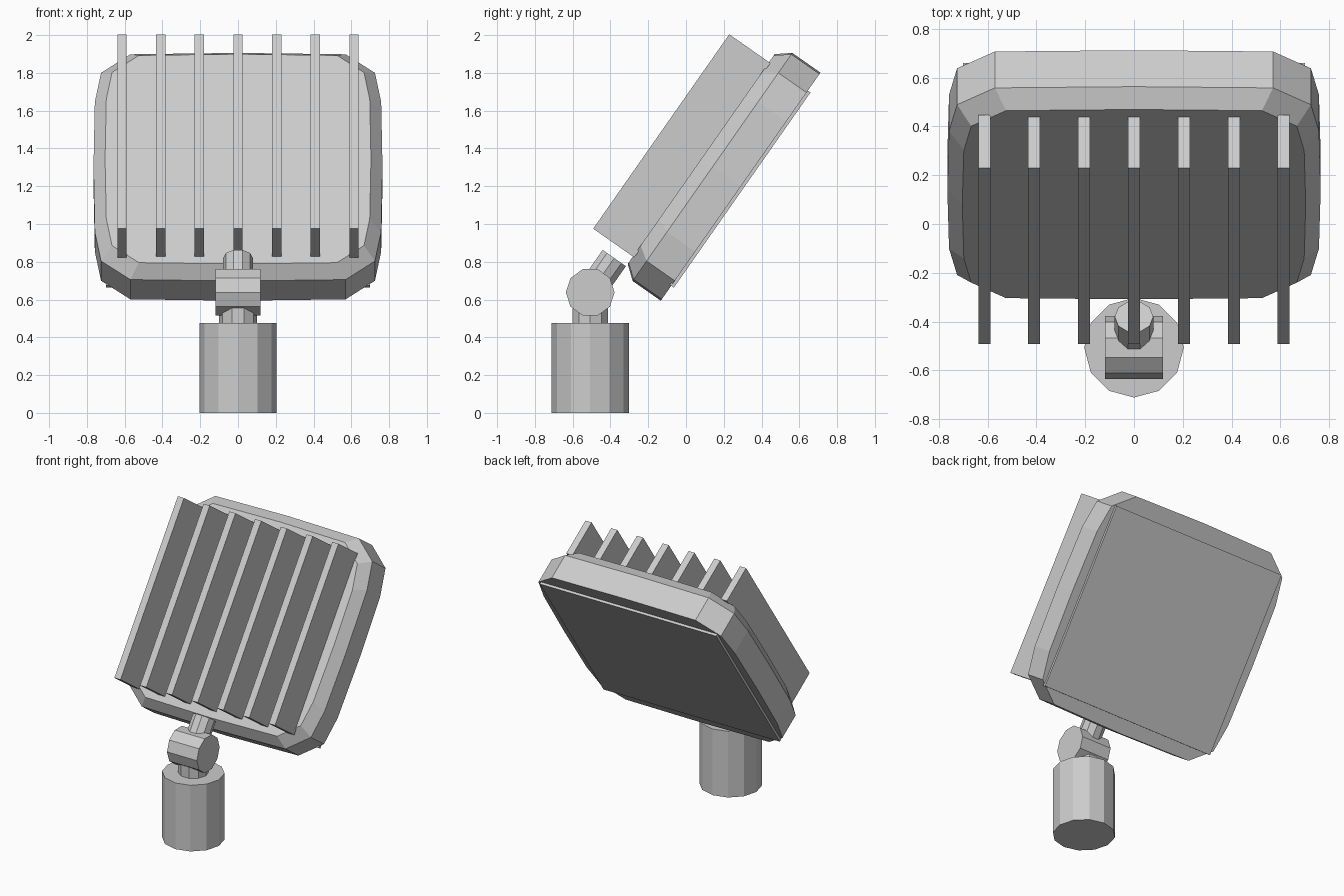
import bpy, bmesh, math
from mathutils import Matrix

if "Cube" in bpy.data.objects:
    bpy.data.objects.remove(bpy.data.objects["Cube"])

grey = bpy.data.materials.new("light_grey")
grey.diffuse_color = (0.604, 0.604, 0.604, 1)
grey.use_nodes = True
grey.node_tree.nodes["Principled BSDF"].inputs["Base Color"].default_value = grey.diffuse_color

# Head frame: x across, y up along the panel, z out of the finned side
TILT = Matrix.Rotation(math.radians(55), 4, 'X')
MID = 1.147  # panel centre along the tilted axis


def finish(name, bm, matrix):
    bmesh.ops.recalc_face_normals(bm, faces=bm.faces)
    me = bpy.data.meshes.new(name)
    bm.to_mesh(me)
    bm.free()
    me.transform(matrix)
    me.materials.append(grey)
    ob = bpy.data.objects.new(name, me)
    bpy.context.collection.objects.link(ob)
    return ob


def box(name, centre, size):
    bm = bmesh.new()
    bmesh.ops.create_cube(bm, size=1)
    m = TILT @ Matrix.Translation(centre) @ Matrix.Diagonal((*size, 1))
    return finish(name, bm, m)


def cylinder(name, sides, radius, length, matrix):
    bm = bmesh.new()
    bmesh.ops.create_cone(bm, cap_ends=True, segments=sides, radius1=radius,
                          radius2=radius, depth=length)
    # put a vertex on the local +x axis
    v = bm.verts[:][0].co
    bmesh.ops.rotate(bm, verts=bm.verts,
                     matrix=Matrix.Rotation(-math.atan2(v.y, v.x), 3, 'Z'))
    return finish(name, bm, matrix)


# Lamp housing: bulged rounded rectangle, lofted with a chamfered back
quad = [(0.765, 0), (0.758, 0.42), (0.725, 0.608), (0.57, 0.728), (0, 0.737)]
half = quad + [(-x, y) for x, y in quad[-2::-1]]
outline = half + [(x, -y) for x, y in half[-2:0:-1]]
bm = bmesh.new()
rings = [[bm.verts.new((x * s, MID + y * s, n)) for x, y in outline]
         for n, s in ((0.45, 1), (0.632, 1), (0.705, 0.92))]
count = len(outline)
for a, b in zip(rings, rings[1:]):
    for i in range(count):
        j = (i + 1) % count
        bm.faces.new((a[i], a[j], b[j], b[i]))
bm.faces.new(rings[0])
bm.faces.new(rings[-1])
finish("lamp_housing", bm, TILT)

# Lens plate on the underside
box("lens_plate", (0, MID - 0.01, 0.446), (1.40, 1.262, 0.026))

# Cooling fins
for i in range(7):
    box(f"cooling_fin_{i + 1}", ((i - 3) * 0.2045, 1.145, 0.829),
        (0.049, 1.256, 0.266))

# Stand: base, neck, hinge and arm
Y = -0.507
cylinder("base", 12, 0.204, 0.475, Matrix.Translation((0, Y, 0.2375)))
cylinder("neck", 10, 0.10, 0.17, Matrix.Translation((0, Y, 0.545)))
hinge = Matrix.Translation((0, Y, 0.638))
# local x -> world y, local z -> world x
axes = Matrix(((0, 0, 1, 0), (1, 0, 0, 0), (0, 1, 0, 0), (0, 0, 0, 1)))
cylinder("hinge", 10, 0.129, 0.237, hinge @ axes)
cylinder("arm", 10, 0.079, 0.222,
         hinge @ TILT @ Matrix.Translation((0, 0.111, 0))
         @ Matrix.Rotation(math.radians(-90), 4, 'X'))
